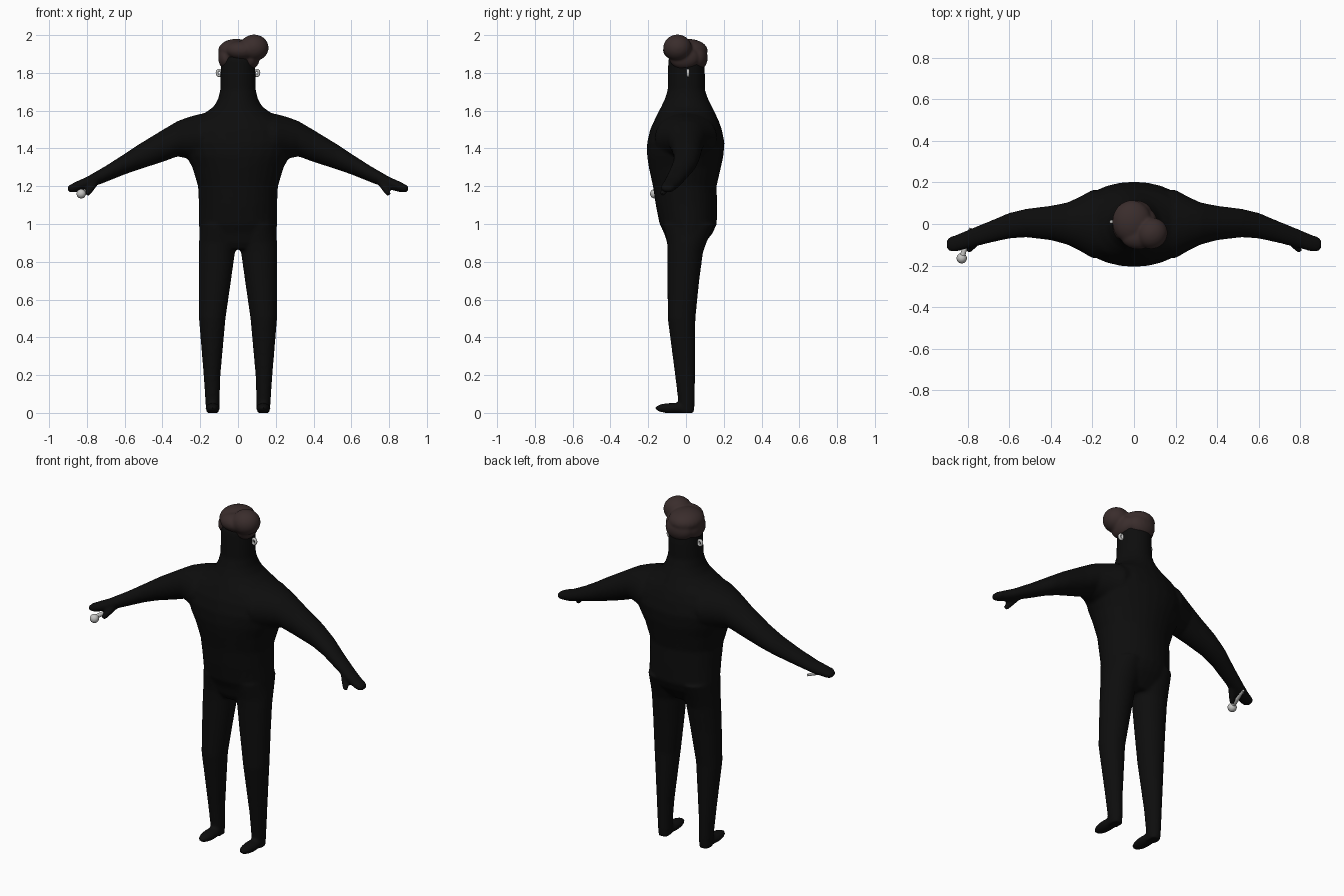
import bpy, bmesh, math
from mathutils import Vector, Matrix

if "Cube" in bpy.data.objects:
    bpy.data.objects.remove(bpy.data.objects["Cube"])


def material(name, rgb):
    m = bpy.data.materials.new(name)
    m.diffuse_color = (*rgb, 1)
    m.use_nodes = True
    m.node_tree.nodes["Principled BSDF"].inputs["Base Color"].default_value = m.diffuse_color
    return m


BLACK = material("black", (0.004, 0.004, 0.004))
BROWN = material("dark_brown", (0.042, 0.026, 0.025))
SILVER = material("silver", (0.55, 0.55, 0.54))


def loft(bm, rings, axis, n=28):
    """Closed skin through ellipses; ring = (centre, radius_a, radius_b)."""
    loops = []
    for c, ra, rb in rings:
        loop = []
        for i in range(n):
            a = math.tau * i / n
            p, q = ra * math.cos(a), rb * math.sin(a)
            off = Vector((p, q, 0)) if axis == 'Z' else Vector((0, p, q))
            loop.append(bm.verts.new(Vector(c) + off))
        loops.append(loop)
    for lo, hi in zip(loops, loops[1:]):
        for i in range(n):
            j = (i + 1) % n
            bm.faces.new((lo[i], lo[j], hi[j], hi[i]))
    bm.faces.new(loops[0][::-1])
    bm.faces.new(loops[-1])


def ball(bm, c, r, rot=0.0):
    m = Matrix.Translation(c) @ Matrix.Rotation(rot, 4, 'Z') @ Matrix.Diagonal((*r, 1))
    bmesh.ops.create_uvsphere(bm, u_segments=24, v_segments=16, radius=1, matrix=m)


def rod(bm, a, b, r1, r2):
    a, b = Vector(a), Vector(b)
    d = b - a
    m = Matrix.Translation((a + b) / 2) @ d.to_track_quat('Z', 'Y').to_matrix().to_4x4()
    bmesh.ops.create_cone(bm, cap_ends=True, segments=16, radius1=r1, radius2=r2,
                          depth=d.length, matrix=m)


def finish(bm, name, mat, voxel=0, smooth=0):
    bmesh.ops.recalc_face_normals(bm, faces=bm.faces)
    me = bpy.data.meshes.new(name)
    bm.to_mesh(me)
    bm.free()
    ob = bpy.data.objects.new(name, me)
    bpy.context.collection.objects.link(ob)
    bpy.ops.object.select_all(action='DESELECT')
    ob.select_set(True)
    bpy.context.view_layer.objects.active = ob
    if voxel:  # blend overlapping parts into one skin
        r = ob.modifiers.new("blend", 'REMESH')
        r.mode, r.voxel_size = 'VOXEL', voxel
        s = ob.modifiers.new("soften", 'SMOOTH')
        s.factor, s.iterations = 0.5, smooth
        bpy.ops.object.convert(target='MESH')
    ob.data.materials.clear()
    ob.data.materials.append(mat)
    bpy.ops.object.shade_smooth_by_angle(angle=math.radians(50))
    return ob


# Body: torso, neck and head as (z, half width, front y, back y)
body = bmesh.new()
torso = [(0.865, 0.13, -0.08, 0.07), (0.90, 0.19, -0.10, 0.10), (0.95, 0.205, -0.115, 0.14),
         (1.0, 0.207, -0.14, 0.163), (1.1, 0.207, -0.16, 0.165), (1.2, 0.212, -0.175, 0.162),
         (1.3, 0.242, -0.197, 0.185), (1.36, 0.275, -0.206, 0.198), (1.43, 0.305, -0.206, 0.204),
         (1.5, 0.29, -0.19, 0.19), (1.55, 0.25, -0.167, 0.172), (1.585, 0.18, -0.15, 0.155),
         (1.62, 0.13, -0.132, 0.138), (1.66, 0.106, -0.113, 0.118), (1.71, 0.094, -0.097, 0.1),
         (1.8, 0.092, -0.096, 0.1), (1.87, 0.09, -0.094, 0.095), (1.93, 0.06, -0.06, 0.06)]
loft(body, [((0, (f + b) / 2, z), w, (b - f) / 2) for z, w, f, b in torso], 'Z')

# Legs: (z, inner x, outer x, front y, back y); arms: (x, front y, back y, bottom z, top z)
legs = [(0.0, 0.1, 0.168, -0.035, 0.043), (0.05, 0.098, 0.172, -0.04, 0.046),
        (0.2, 0.093, 0.182, -0.058, 0.048), (0.5, 0.066, 0.207, -0.097, 0.05),
        (0.7, 0.037, 0.208, -0.098, 0.07), (0.85, 0.016, 0.208, -0.098, 0.09),
        (0.9, 0.0, 0.207, -0.1, 0.108), (1.0, 0.0, 0.2, -0.12, 0.15)]
arms = [(0.12, -0.16, 0.16, 1.36, 1.595), (0.2, -0.165, 0.165, 1.33, 1.583),
        (0.26, -0.13, 0.132, 1.345, 1.567), (0.32, -0.1, 0.104, 1.358, 1.545),
        (0.4, -0.078, 0.088, 1.328, 1.498), (0.52, -0.064, 0.073, 1.29, 1.425),
        (0.6, -0.07, 0.054, 1.262, 1.372), (0.7, -0.092, 0.012, 1.222, 1.308),
        (0.8, -0.118, -0.028, 1.184, 1.25), (0.85, -0.132, -0.05, 1.17, 1.228),
        (0.885, -0.135, -0.06, 1.166, 1.21), (0.902, -0.12, -0.075, 1.175, 1.2)]
for s in (-1, 1):
    loft(body, [((s * (i + o) / 2, (f + b) / 2, z), (o - i) / 2, (b - f) / 2)
                for z, i, o, f, b in legs], 'Z')
    loft(body, [((s * x, (f + b) / 2, (lo + hi) / 2), (b - f) / 2, (hi - lo) / 2)
                for x, f, b, lo, hi in arms], 'X')
    # Foot and thumb
    ball(body, (s * 0.134, -0.07, 0.025), (0.038, 0.095, 0.028))
    rod(body, (s * 0.765, -0.085, 1.215), (s * 0.798, -0.13, 1.155), 0.024, 0.014)
finish(body, "body", BLACK, 0.009, 6)

# Hair: cap with a swept quiff, side locks and nape
hair = bmesh.new()
ball(hair, (-0.01, 0.01, 1.918), (0.095, 0.105, 0.062))
ball(hair, (0.085, -0.045, 1.933), (0.078, 0.075, 0.07), 0.5)
ball(hair, (0.02, -0.06, 1.92), (0.085, 0.062, 0.05))
ball(hair, (-0.065, 0.0, 1.88), (0.04, 0.075, 0.06))
ball(hair, (0.07, -0.01, 1.88), (0.045, 0.08, 0.06))
ball(hair, (0.0, 0.06, 1.88), (0.085, 0.055, 0.068))
finish(hair, "hair", BROWN, 0.007, 6)

# Earrings: small hoops
for s, side in ((-1, "left"), (1, "right")):
    ear = bmesh.new()
    n, k = 20, 10
    grid = [[ear.verts.new((s * 0.1 + (0.011 + 0.007 * math.cos(v)) * math.cos(u),
                            0.01 + 0.009 * math.sin(v),
                            1.8 + (0.015 + 0.007 * math.cos(v)) * math.sin(u)))
             for v in (math.tau * j / k for j in range(k))]
            for u in (math.tau * i / n for i in range(n))]
    for i in range(n):
        for j in range(k):
            i2, j2 = (i + 1) % n, (j + 1) % k
            ear.faces.new((grid[i][j], grid[i2][j], grid[i2][j2], grid[i][j2]))
    finish(ear, "earring_" + side, SILVER)

# Handheld rod with a round head
wand = bmesh.new()
rod(wand, (-0.787, -0.02, 1.185), (-0.825, -0.15, 1.168), 0.007, 0.013)
ball(wand, (-0.83, -0.165, 1.16), (0.025, 0.025, 0.025))
finish(wand, "handheld_rod", SILVER)
